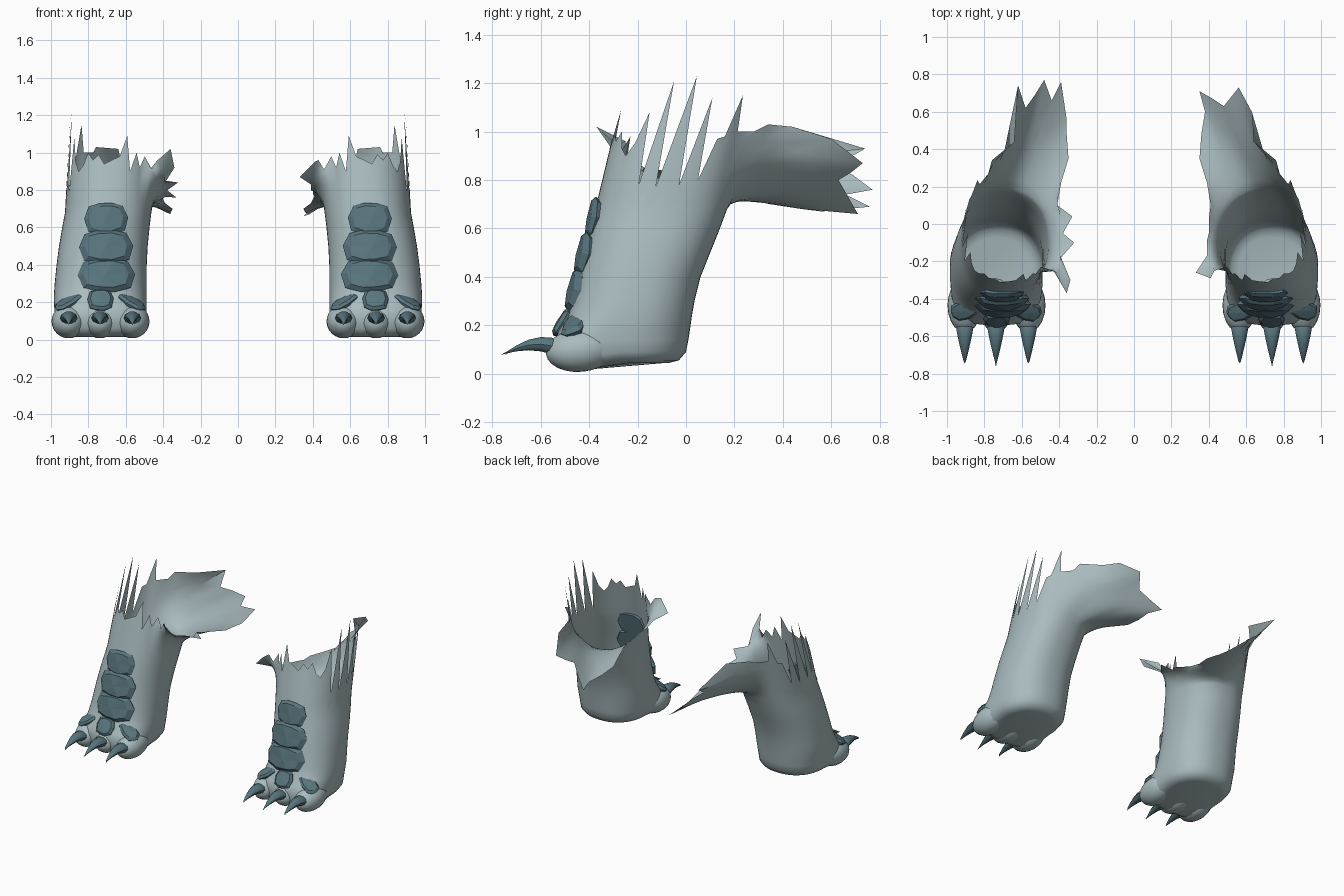
import bpy, bmesh, math
from mathutils import Vector, Matrix

if "Cube" in bpy.data.objects:
    bpy.data.objects.remove(bpy.data.objects["Cube"])

N = 48  # columns around each leg


def material(name, col):
    m = bpy.data.materials.new(name)
    m.diffuse_color = (*col, 1)
    m.use_nodes = True
    m.node_tree.nodes["Principled BSDF"].inputs["Base Color"].default_value = m.diffuse_color
    return m


SKIN = material("pale grey skin", (0.40, 0.50, 0.52))
HORN = material("dark teal horn", (0.10, 0.18, 0.21))


def finish(bm, name, mat, angle):
    bmesh.ops.recalc_face_normals(bm, faces=bm.faces)
    me = bpy.data.meshes.new(name)
    bm.to_mesh(me)
    bm.free()
    me.materials.append(mat)
    ob = bpy.data.objects.new(name, me)
    bpy.context.collection.objects.link(ob)
    if angle:
        bpy.ops.object.select_all(action='DESELECT')
        ob.select_set(True)
        bpy.context.view_layer.objects.active = ob
        bpy.ops.object.shade_smooth_by_angle(angle=math.radians(angle))
    return ob


def skin_rings(bm, rings):
    """Quads between successive closed rings of vertices."""
    for a, b in zip(rings, rings[1:]):
        n = len(a)
        for i in range(n):
            j = (i + 1) % n
            bm.faces.new((a[i], a[j], b[j], b[i]))


# Leg sections: z, inner x, outer x, front y, back y, squareness of the front
SECTIONS = [(0.045, .56, .91, -.46, -.07, 3.2), (0.055, .52, .95, -.505, -.03, 3.4),
            (0.09, .495, .975, -.535, 0.0, 3.6), (0.14, .49, .98, -.54, .01, 3.4),
            (0.18, .488, .983, -.525, .016, 3.0), (0.23, .488, .985, -.49, .023, 2.6),
            (0.30, .488, .98, -.468, .035, 2.4), (0.40, .488, .97, -.445, .06, 2.3),
            (0.50, .483, .957, -.42, .10, 2.3), (0.60, .473, .94, -.395, .14, 2.3),
            (0.68, .463, .925, -.375, .17, 2.3), (0.95, .44, .91, -.31, .25, 2.3)]

# Torn rim on front and outer side: column -> height
RIM_Z = dict(zip(list(range(30, 48)) + list(range(0, 8)),
                 [.98, .92, 1.0, .90, 1.09, .98, .96, .94, .99, .96, 1.0, .93, .90,
                  .95, 1.08, .78, 1.21, .77, 1.23, .78, 1.14, .80, .97, .98, 1.15, 1.0]))
# Flap flaring out from the back and inner side, columns 8 to 29
FLAP = [(.77, .28, 1.0), (.76, .34, 1.03), (.64, .44, 1.02), (.63, .60, .97),
        (.56, .73, .87), (.52, .68, .83), (.48, .63, .80), (.42, .67, .73),
        (.35, .71, .66), (.38, .60, .67), (.36, .48, .68), (.35, .35, .70),
        (.39, .22, .73), (.41, .10, .77), (.40, .03, .78), (.40, -.05, .80),
        (.39, -.09, .80), (.39, -.17, .83), (.33, -.26, .87), (.41, -.29, .95),
        (.43, -.25, .96), (.46, -.24, .91)]
# Different tears on the left leg: column -> point
LEFT = {11: (.62, .74, .93), 12: (.58, .62, .86), 13: (.53, .69, .82),
        14: (.48, .77, .76), 15: (.44, .66, .74), 16: (.39, .76, .69),
        17: (.36, .56, .67), 22: (.33, .04, .76), 23: (.38, -.05, .80),
        24: (.32, -.10, .84), 25: (.39, -.18, .84), 26: (.34, -.30, .92),
        27: (.36, -.37, 1.02)}


def section_point(k, sec):
    z, x0, x1, y0, y1, sq = sec
    t = 2 * math.pi * k / N
    c, s = math.cos(t), math.sin(t)
    p = 2 / (sq if s < 0 else 2.3)
    y = (y0 + y1) / 2 + (y1 - y0) / 2 * math.copysign(abs(s) ** p, s)
    x = (x0 + x1) / 2 + (x1 - x0) / 2 * math.copysign(abs(c) ** (2 / 2.3 if s >= 0 else p), c)
    # ball of the foot dips below the heel
    if z < .1:
        z -= .03 * min(1, max(0, (-.30 - y) / .13))
    return Vector((x, y, z))


def build_leg(side, name):
    bm = bmesh.new()
    mirror = Matrix.Diagonal((side, 1, 1))
    cols = [[section_point(k, s) for s in SECTIONS[:-1]] for k in range(N)]
    ups, ends = [], []
    for k, col in enumerate(cols):
        base, top = col[-1], section_point(k, SECTIONS[-1])
        up = (top - base) / (top.z - base.z)
        ups.append(up)
        if k in RIM_Z:
            ends.append(base + up * (RIM_Z[k] - base.z))
        else:
            ends.append(Vector(LEFT.get(k, FLAP[k - 8]) if side < 0 else FLAP[k - 8]))
    for k, col in enumerate(cols):
        base, end = col[-1], ends[k]
        # flap interior follows an evened edge, only the rim is torn
        even = end
        if k not in RIM_Z:
            even = sum((ends[k + d] for d in (-2, -1, 0, 1, 2)), Vector()) / 5
            ctrl = base + ups[k] * max(0.06, (even.z - base.z) * 0.65)
        else:
            ctrl = (base + end) / 2
        for i in range(1, 7):
            t = i / 6
            e = end if i == 6 else even.lerp(end, .25 if i == 5 else 0)
            col.append(base * (1 - t) ** 2 + ctrl * 2 * t * (1 - t) + e * t * t)
    rings = [[bm.verts.new(mirror @ cols[k][i]) for k in range(N)]
             for i in range(len(cols[0]))]
    skin_rings(bm, rings)
    bm.faces.new(rings[0])
    finish(bm, name + "_leg", SKIN, 50)


def build_toe(x, name):
    bm = bmesh.new()
    m = (Matrix.Translation((x, -.435, .098)) @ Matrix.Rotation(.1, 4, 'X')
         @ Matrix.Diagonal((.092, .145, .09, 1)))
    bmesh.ops.create_uvsphere(bm, u_segments=20, v_segments=12, radius=1, matrix=m)
    finish(bm, name, SKIN, 60)


def build_claw(x, reach, name):
    # Tapered curved horn: y, z, half width, half height
    path = [(-.52, .105, .04, .03), (-.555, .115, .046, .036), (-.60, .122, .038, .031),
            (-.65, .119, .027, .023), (-.70, .105, .015, .013), (-.735, .09, .006, .005)]
    bm = bmesh.new()
    rings = [[bm.verts.new((x + w * math.cos(i * math.pi / 5), y,
                            z + h * math.sin(i * math.pi / 5))) for i in range(10)]
             for y, z, w, h in path]
    skin_rings(bm, rings)
    bm.faces.new(rings[0])
    tip = bm.verts.new((x, reach, .078))
    for i in range(10):
        bm.faces.new((rings[-1][i], rings[-1][(i + 1) % 10], tip))
    finish(bm, name, HORN, 40)


OUTLINE = [(-1, .15), (-.75, .85), (-.3, 1), (.35, .97), (.8, .8),
           (1, .05), (.82, -.75), (.3, -.95), (-.3, -1), (-.85, -.7)]


def build_plate(center, normal, width, height, thick, bend, spin, side, name):
    """Faceted scale with bevelled border, wrapped around the limb."""
    n = Vector(normal).normalized()
    v = Vector((0, 0, 1)).cross(n).normalized()
    u = n.cross(v)
    c0, s0 = math.cos(spin), math.sin(spin)
    v, u = v * c0 + u * s0, u * c0 - v * s0
    bm = bmesh.new()

    def point(a, b, lift):
        a, b = a * width / 2, b * height / 2
        p = Vector(center) + v * a + u * b + n * (lift - bend * a * a)
        return bm.verts.new((p.x * side, p.y, p.z))

    rings = [[point(a * f, b * f, l) for a, b in OUTLINE]
             for f, l in ((.9, -thick), (1, thick * .2), (.78, thick))]
    skin_rings(bm, rings)
    bm.faces.new(rings[0])
    mid = point(.05, -.1, thick * 1.2)
    for i in range(10):
        bm.faces.new((rings[2][i], rings[2][(i + 1) % 10], mid))
    finish(bm, name, HORN, 0)


# name, center, normal, width, height, thickness, bend, spin
PLATES = [("upper_shin_plate", (.705, -.388, .645), (0, -1, .2), .235, .175, .018, 1.5, 0),
          ("middle_shin_plate", (.705, -.428, .495), (0, -1, .22), .29, .185, .022, 1.5, 0),
          ("lower_shin_plate", (.705, -.463, .345), (0, -1, .24), .31, .185, .024, 1.5, 0),
          ("center_toe_plate", (.735, -.512, .212), (0, -1, .6), .14, .13, .018, 1, 0),
          ("inner_toe_plate", (.568, -.465, .203), (-.42, -.38, .85), .11, .165, .016, 1, -.35),
          ("outer_toe_plate", (.908, -.46, .203), (.42, -.38, .85), .11, .165, .016, 1, .35)]

for side, name in ((1, "right"), (-1, "left")):
    build_leg(side, name)
    for label, x, reach in (("inner", .565, -.745), ("center", .738, -.765),
                            ("outer", .905, -.745)):
        build_toe(side * x, f"{name}_{label}_toe")
        build_claw(side * x, reach, f"{name}_{label}_claw")
    for label, *args in PLATES:
        build_plate(*args, side, f"{name}_{label}")
